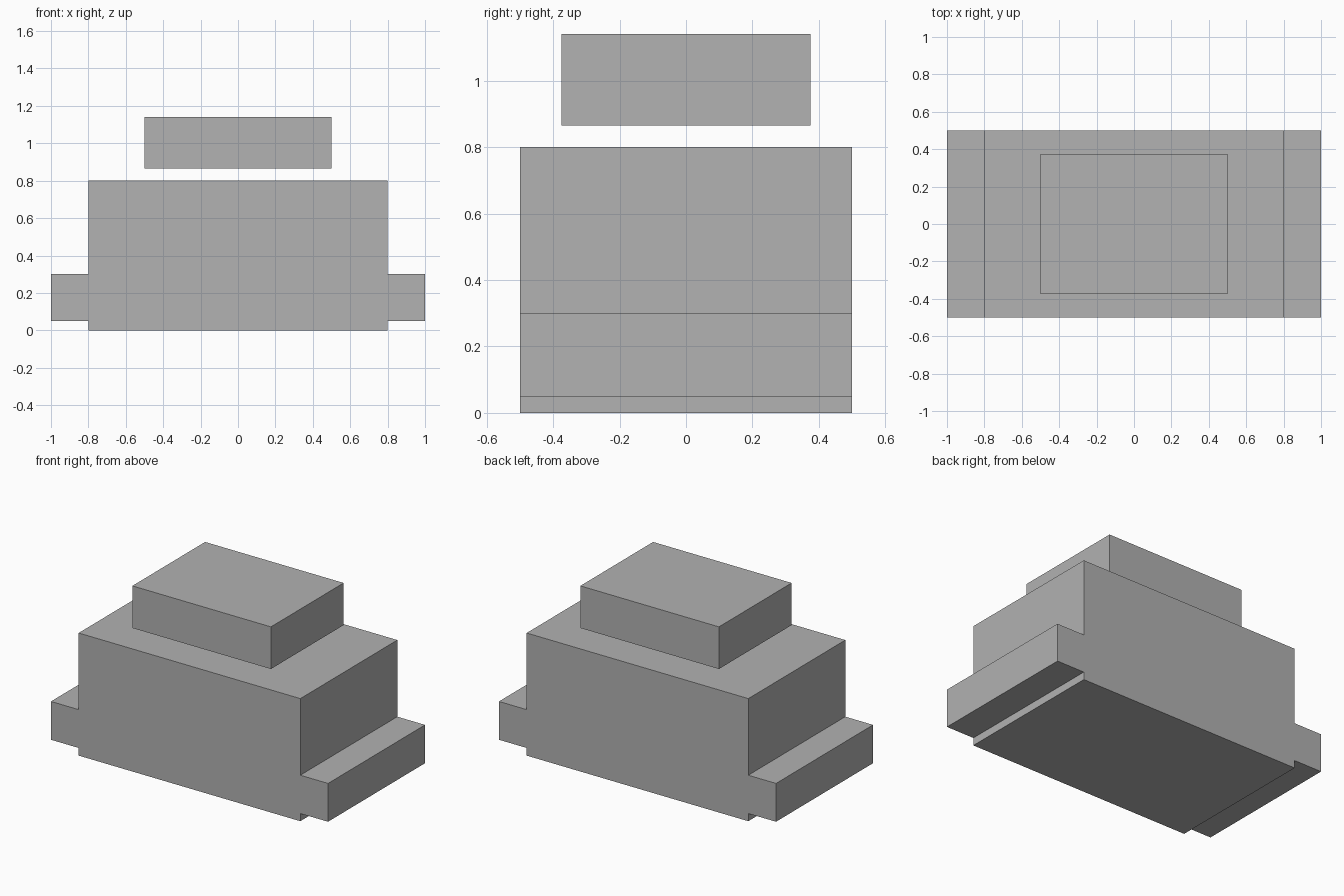
import bpy
import bmesh

cube = bpy.data.objects.get("Cube")
if cube:
    bpy.data.objects.remove(cube, do_unlink=True)

# Single flat colour
grey = bpy.data.materials.new("plain grey")
grey.use_nodes = True
colour = (0.445, 0.445, 0.445, 1)
grey.diffuse_color = colour
grey.node_tree.nodes["Principled BSDF"].inputs["Base Color"].default_value = colour


def extruded(name, half_profile, depth):
    """Mirror a half outline (x, z) across x = 0 and extrude it along y."""
    outline = half_profile + [(-x, z) for x, z in reversed(half_profile)]
    bm = bmesh.new()
    face = bm.faces.new([bm.verts.new((x, -depth / 2, z)) for x, z in outline])
    result = bmesh.ops.extrude_face_region(bm, geom=[face])
    moved = [v for v in result["geom"] if isinstance(v, bmesh.types.BMVert)]
    bmesh.ops.translate(bm, verts=moved, vec=(0, depth, 0))
    bmesh.ops.recalc_face_normals(bm, faces=bm.faces)
    mesh = bpy.data.meshes.new(name)
    bm.to_mesh(mesh)
    bm.free()
    mesh.materials.append(grey)
    obj = bpy.data.objects.new(name, mesh)
    bpy.context.collection.objects.link(obj)
    return obj


# Main block with a raised ledge on each side
extruded("body_with_side_ledges",
         [(0.8, 0), (0.8, 0.05), (1, 0.05), (1, 0.3), (0.8, 0.3), (0.8, 0.8)], 1)

# Separate slab floating above the body
extruded("floating_top_block", [(0.5, 0.865), (0.5, 1.14)], 0.75)
